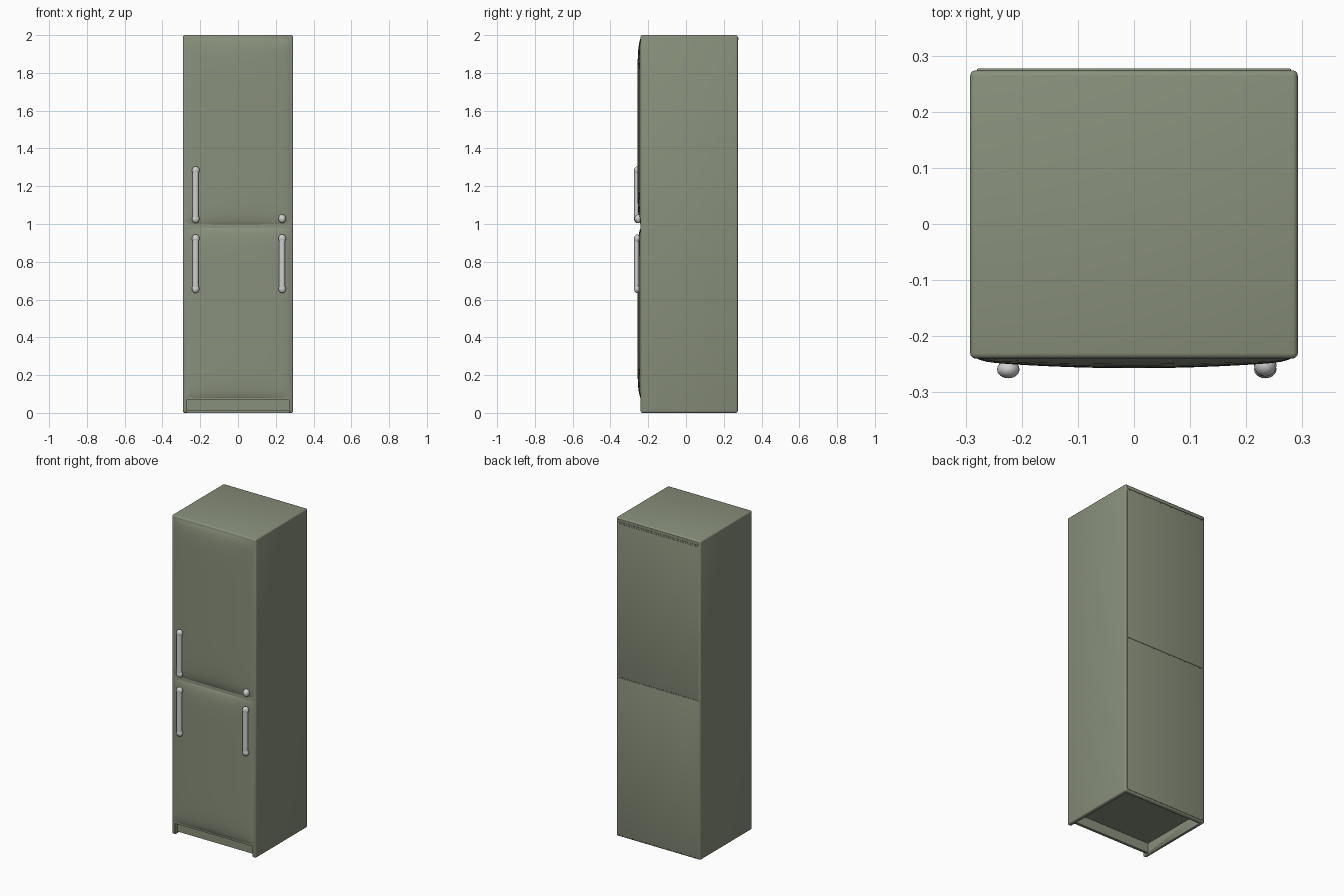
import bpy, bmesh, math
from mathutils import Matrix, Vector

cube = bpy.data.objects.get("Cube")
if cube:
    bpy.data.objects.remove(cube, do_unlink=True)


def make_material(name, rgb):
    mat = bpy.data.materials.new(name)
    mat.use_nodes = True
    mat.diffuse_color = (*rgb, 1)
    mat.node_tree.nodes["Principled BSDF"].inputs["Base Color"].default_value = (*rgb, 1)
    return mat


GREEN = make_material("sage green enamel", (0.25, 0.28, 0.2))
SILVER = make_material("pale grey metal", (0.62, 0.62, 0.63))


def finish(name, bm, mat):
    bmesh.ops.recalc_face_normals(bm, faces=bm.faces)
    mesh = bpy.data.meshes.new(name)
    bm.to_mesh(mesh)
    bm.free()
    mesh.materials.append(mat)
    obj = bpy.data.objects.new(name, mesh)
    bpy.context.collection.objects.link(obj)
    bpy.ops.object.select_all(action="DESELECT")
    obj.select_set(True)
    bpy.context.view_layer.objects.active = obj
    bpy.ops.object.shade_smooth_by_angle(angle=math.radians(40))
    return obj


def box(name, low, high, bevel=0, mat=GREEN):
    low, high = Vector(low), Vector(high)
    bm = bmesh.new()
    bmesh.ops.create_cube(bm, size=1, matrix=Matrix.Translation((low + high) / 2)
                          @ Matrix.Diagonal((*(high - low), 1)))
    if bevel:
        bmesh.ops.bevel(bm, geom=bm.edges[:], offset=bevel, segments=3,
                        profile=0.5, affect="EDGES")
    return finish(name, bm, mat)


def door(name, bottom, top):
    """Gently bulging door panel with soft rounded edges."""
    n = 24
    bm = bmesh.new()
    steps = [math.sin(math.pi * (i / n - 0.5)) for i in range(n + 1)]
    rows = []
    for v in steps:
        row = []
        for u in steps:
            y = -0.237 - 0.008 * (1 - abs(u) ** 24) * (1 - abs(v) ** 24)
            y -= 0.012 * (1 - u * u) * (1 - v ** 8)
            z = (bottom + top) / 2 + v * (top - bottom) / 2
            row.append(bm.verts.new((0.284 * u, y, z)))
        rows.append(row)
    for a, b in zip(rows, rows[1:]):
        for i in range(n):
            bm.faces.new((a[i], a[i + 1], b[i + 1], b[i]))
    # Close the panel with a rim running back into the cabinet
    rim = [e for e in bm.edges if e.is_boundary]
    made = bmesh.ops.extrude_edge_only(bm, edges=rim)["geom"]
    for vert in (g for g in made if isinstance(g, bmesh.types.BMVert)):
        vert.co.y = -0.225
    bmesh.ops.holes_fill(bm, edges=[e for e in bm.edges if e.is_boundary])
    return finish(name, bm, GREEN)


def handle(name, x, bottom, top):
    """Upright bar with rounded mounts at both ends."""
    y = -0.261
    bm = bmesh.new()
    bmesh.ops.create_cone(bm, cap_ends=True, segments=20, radius1=1, radius2=1, depth=1,
                          matrix=Matrix.Translation((x, y, (bottom + top) / 2))
                          @ Matrix.Diagonal((0.016, 0.013, top - bottom - 0.04, 1)))
    for z in (bottom + 0.022, top - 0.022):
        bmesh.ops.create_uvsphere(bm, u_segments=20, v_segments=12, radius=1,
                                  matrix=Matrix.Translation((x, y + 0.002, z))
                                  @ Matrix.Diagonal((0.02, 0.016, 0.022, 1)))
    return finish(name, bm, SILVER)


# Cabinet shell, hollowed underneath and open at the toe
cabinet = box("cabinet", (-0.292, -0.24, 0), (0.292, 0.274, 2), 0.01)
hollow = box("underside_cutter", (-0.27, -0.4, -0.1), (0.27, 0.252, 0.07))
hollow.hide_render = True
hollow.hide_viewport = True
cut = cabinet.modifiers.new("underside", "BOOLEAN")
cut.operation = "DIFFERENCE"
cut.solver = "EXACT"
cut.object = hollow

# Recessed toe plate
box("toe_plate", (-0.271, -0.215, 0.01), (0.271, -0.198, 0.072))

# Doors
door("lower_door", 0.072, 0.985)
door("upper_door", 0.992, 1.99)

# Back panels and the narrow lip above them
box("back_lower_panel", (-0.28, 0.265, 0.012), (0.28, 0.2765, 0.997), 0.002)
box("back_upper_panel", (-0.28, 0.265, 1.003), (0.28, 0.2765, 1.963), 0.002)
box("back_top_lip", (-0.28, 0.265, 1.972), (0.28, 0.2775, 1.99), 0.004)

# Handles and lock knob
handle("upper_right_handle", -0.224, 1.005, 1.305)
handle("lower_right_handle", -0.224, 0.635, 0.945)
handle("lower_left_handle", 0.234, 0.635, 0.945)
bm = bmesh.new()
bmesh.ops.create_uvsphere(bm, u_segments=20, v_segments=12, radius=1,
                          matrix=Matrix.Translation((0.234, -0.252, 1.028))
                          @ Matrix.Diagonal((0.02, 0.02, 0.023, 1)))
finish("lock_knob", bm, SILVER)
